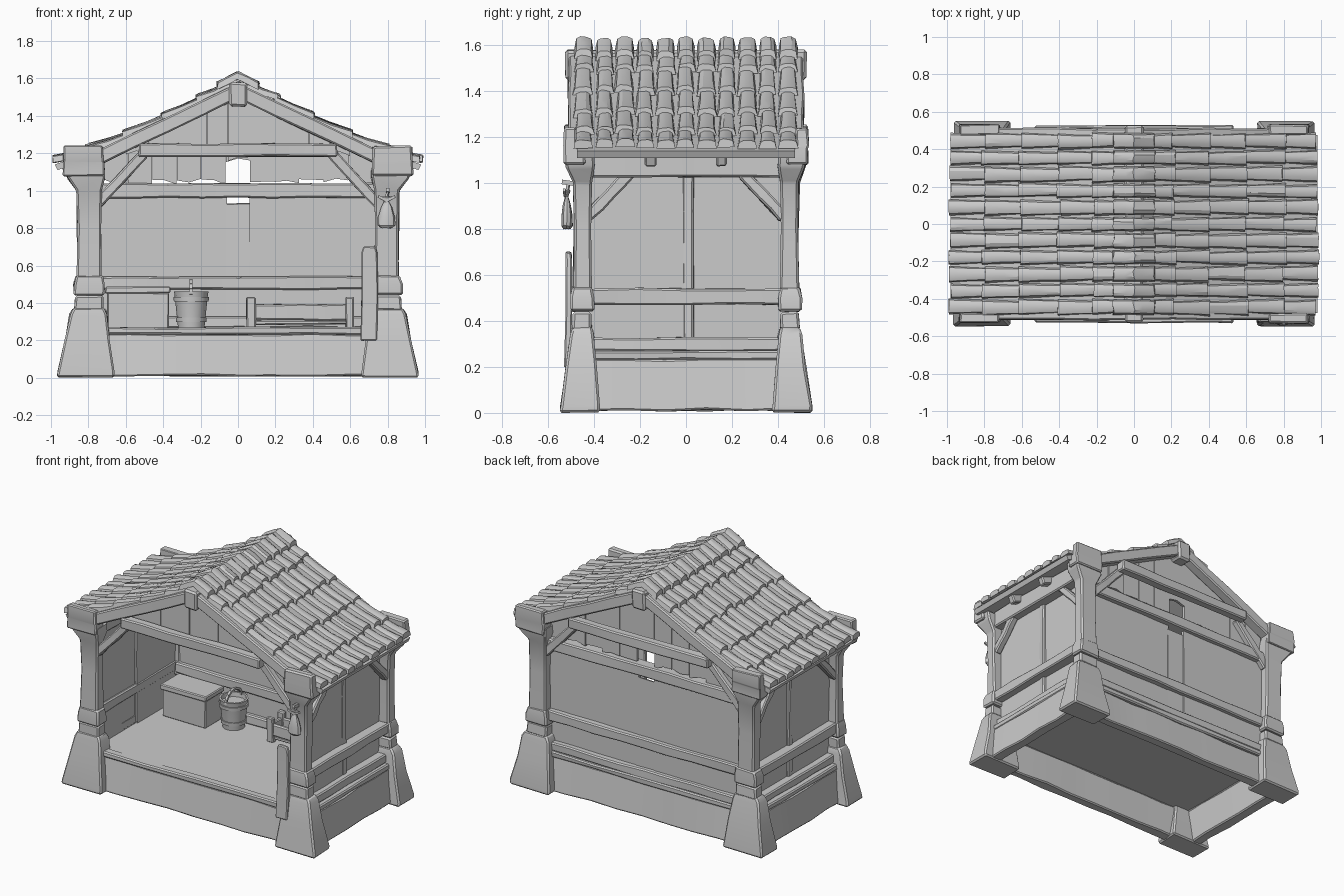
import bpy, bmesh, math, random
from mathutils import Vector

if "Cube" in bpy.data.objects:
    bpy.data.objects.remove(bpy.data.objects["Cube"])
random.seed(4)
R = random.uniform


def finish(name, bm, bev=0):
    bmesh.ops.recalc_face_normals(bm, faces=bm.faces)
    if bev:
        sharp = [e for e in bm.edges if len(e.link_faces) == 2 and e.calc_face_angle(0) > .5]
        bmesh.ops.bevel(bm, geom=sharp, offset=bev, segments=1, affect='EDGES', clamp_overlap=True)
    me = bpy.data.meshes.new(name)
    bm.to_mesh(me)
    bm.free()
    ob = bpy.data.objects.new(name, me)
    bpy.context.collection.objects.link(ob)
    return ob


def skin(bm, rings, jit=0):
    """Join closed rings with quads and cap both ends."""
    vs = [[bm.verts.new((p[0] + R(-jit, jit), p[1] + R(-jit, jit), max(0, p[2] + R(-jit, jit))))
           for p in r] for r in rings]
    n = len(vs[0])
    for a, b in zip(vs, vs[1:]):
        for i in range(n):
            bm.faces.new((a[i], a[(i + 1) % n], b[(i + 1) % n], b[i]))
    bm.faces.new(vs[0])
    bm.faces.new(vs[-1])


def loft(name, rings, jit=0, bev=0):
    bm = bmesh.new()
    skin(bm, rings, jit)
    return finish(name, bm, bev)


def beam(name, a, b, w, h, jit=.004, bev=.008, n=4):
    """Worn timber from a to b; w is the horizontal width, h the other one."""
    a, b = Vector(a), Vector(b)
    d = (b - a).normalized()
    side = d.cross(Vector((0, 0, 1)))
    side = side.normalized() if side.length > .01 else Vector((1, 0, 0))
    up = side.cross(d)
    rings = [[a.lerp(b, i / n) + side * w / 2 * u + up * h / 2 * v
              for u, v in ((-1, -1), (1, -1), (1, 1), (-1, 1))] for i in range(n + 1)]
    return loft(name, rings, jit, bev)


def rect(x0, x1, y0, y1, z):
    return [(x0, y0, z), (x1, y0, z), (x1, y1, z), (x0, y1, z)]


def box(name, x0, x1, y0, y1, z0, z1, jit=.003, bev=.006):
    return loft(name, [rect(x0, x1, y0, y1, z0), rect(x0, x1, y0, y1, z1)], jit, bev)


def column(name, sx, sy, levels, jit=.004, bev=.01):
    """Stack of rectangles (z, x0, x1, y0, y1), mirrored into a corner."""
    return loft(name, [rect(sx * l[1], sx * l[2], sy * l[3], sy * l[4], l[0]) for l in levels], jit, bev)


def lathe(name, prof, c, sy=1, n=14, jit=0):
    return loft(name, [[(c[0] + r * math.cos(t * math.tau / n), c[1] + sy * r * math.sin(t * math.tau / n), z)
                        for t in range(n)] for r, z in prof], jit)


ROOF = [(0, 1.575), (.2, 1.475), (.4, 1.372), (.6, 1.28), (.8, 1.2), (.98, 1.14)]


def roof_z(x):
    x = abs(x)
    for (a, za), (b, zb) in zip(ROOF, ROOF[1:]):
        if x <= b:
            return za + (zb - za) * (x - a) / (b - a)
    return ROOF[-1][1]


# Stone plinth walls, hollow below, with a floor and sills
for s in (-1, 1):
    name = 'front' if s < 0 else 'back'
    n = 8
    xs = [-.78 + 1.56 * i / n for i in range(n + 1)]
    loft(name + '_plinth_wall', [[(x, s * .49, .01), (x, s * .46, .235), (x, s * .41, .235), (x, s * .42, .01)]
                                 for x in xs], .005, .008)
    beam(name + '_sill', (-.76, s * .445, .25), (.76, s * .445, .25), .06, .04)
    name = 'left' if s < 0 else 'right'
    ys = [-.44 + .88 * i / 5 for i in range(6)]
    loft(name + '_plinth_wall', [[(s * .9, y, .01), (s * .87, y, .235), (s * .8, y, .235), (s * .82, y, .01)]
                                 for y in ys], .005, .008)
    beam(name + '_sill', (s * .835, -.43, .25), (s * .835, .43, .25), .08, .04)
box('floor', -.82, .82, -.43, .43, .235, .265, 0, 0)

# Corner pillars: flared stone base, collar, timber post, head block
for sx in (-1, 1):
    for sy in (-1, 1):
        column('pillar_base', sx, sy, [(0, .66, .965, .375, .55), (.03, .662, .962, .378, .548),
                                       (.2, .685, .925, .39, .522), (.34, .7, .9, .4, .503),
                                       (.375, .715, .88, .41, .493)])
        column('pillar_neck', sx, sy, [(.36, .72, .875, .41, .495), (.44, .72, .87, .41, .492)], .003)
        column('pillar_collar', sx, sy, [(.44, .712, .88, .4, .502), (.5, .715, .878, .4, .503),
                                         (.55, .725, .865, .41, .495)])
        column('corner_post', sx, sy, [(.53, .73, .86, .41, .492), (.8, .735, .86, .415, .488),
                                       (1.0, .73, .862, .41, .492), (1.07, .712, .915, .4, .52),
                                       (1.13, .715, .92, .4, .52)])
        column('post_head', sx, sy, [(1.08, .718, .935, .44, .53), (1.15, .715, .935, .44, .53),
                                     (1.16, .718, .935, .478, .532), (1.24, .722, .93, .478, .53)])
        # Diagonal braces on gable ends and on the sides
        beam('gable_brace', (sx * .75, sy * .45, .93), (sx * .5, sy * .45, 1.2), .05, .055)
        beam('side_brace', (sx * .825, sy * .43, .85), (sx * .825, sy * .23, 1.06), .05, .05)
        # Gable rafters
        beam('gable_rafter', (sx * .02, sy * .475, 1.525), (sx * .75, sy * .475, 1.175), .075, .075)
        # Rafter tails below the eaves
        beam('rafter_tail', (sx * .68, sy * .155, 1.205), (sx * .93, sy * .155, 1.1), .05, .06)

# Side walls: two plaster panels and rails
for s in (-1, 1):
    box('side_panel_front', s * .775, s * .8, -.43, .0, .26, 1.13, .002, 0)
    box('side_panel_back', s * .765, s * .788, .0, .43, .26, 1.13, .002, 0)
    beam('side_stud', (s * .785, .01, .27), (s * .785, .01, 1.08), .04, .05)
    for z, h, w in ((.297, .06, .07), (.507, .07, .1), (1.085, .12, .1)):
        beam('side_rail', (s * .81, -.43, z), (s * .81, .43, z), w, h)

# Back wall: panels with a worn notch, rails on both faces
box('back_panel_left', -.76, -.06, .415, .435, .26, 1.0, .002, 0)
box('back_panel_middle', -.065, .07, .41, .43, .26, .93, .004, 0)
box('back_panel_right', .06, .76, .405, .428, .26, 1.0, .002, 0)
for z, h in ((.297, .06), (.507, .07), (1.0, .078)):
    beam('back_rail', (-.75, .425, z), (.75, .425, z), .085, h, n=8)


# Gable boards with ragged lower ends
def gable_boards(name, y, reach, bottom):
    n = 11
    bm = bmesh.new()
    for i in range(n):
        x0 = -reach + 2 * reach * i / n
        x1 = x0 + 2 * reach / n - .001
        dy = R(-.005, .005)
        mid = 1.17 if i == n // 2 else bottom
        rings = []
        for x in (x0, (x0 + x1) / 2, x1):
            zb, zt = mid + R(-.02, .015), roof_z(x) - .02
            zb = min(zb, zt - .01)
            rings.append([(x, y + dy, zb), (x, y + dy + .018, zb), (x, y + dy + .018, zt), (x, y + dy, zt)])
        skin(bm, rings)
    finish(name, bm)


gable_boards('front_gable_boards', -.45, .6, 1.2)
gable_boards('back_gable_boards', .42, .72, 1.05)

# Ridge beam, collar beams
beam('ridge_beam', (0, -.525, 1.515), (0, .525, 1.515), .1, .13, bev=.012)
for s in (-1, 1):
    beam('collar_beam', (-.53, s * .495, 1.217), (.53, s * .495, 1.217), .065, .07, n=6)

# Roof deck following the slightly hollow slope
pts = [(-x, z) for x, z in ROOF[:0:-1]] + ROOF
ring = pts + [(x * .985, z - .03) for x, z in reversed(pts)]
loft('roof_deck', [[(x, y, z) for x, z in ring] for y in (-.475, .475)])

# Roof tiles: eleven rows of arched tiles in overlapping courses
SECT = [(-1, -.3), (-.8, .75), (-.35, 1), (.35, 1), (.8, .75), (1, -.3)]
COURSES = [.06, .21, .4, .6, .8, .975]
tiles = bmesh.new()
caps = bmesh.new()
PITCH = .089
for j in range(11):
    yc = (j - 5) * PITCH
    w = .041 if j % 2 == 0 else .037
    for s in (-1, 1):
        for x0, x1 in zip(COURSES, COURSES[1:]):
            dy, dz, xe = R(-.005, .005), R(-.004, .006), x1 + R(-.008, .018)
            rings = []
            for t, lift, k in ((0, .0, .86), (.5, .006, .95), (1, .02, 1.06)):
                x = (x0 - .015) * (1 - t) + xe * t
                rings.append([(s * x, yc + dy + u * w * k, roof_z(x) + lift + dz + v * .028)
                              for u, v in SECT])
            skin(tiles, rings, .002)
    dz = R(-.006, .004)
    rings = [[(x + R(-.006, .006), yc + u * w, roof_z(x) + .026 + dz + v * .034) for u, v in SECT]
             for x in (-.11, -.045, 0, .045, .11)]
    skin(caps, rings, .002)
finish('roof_tiles', tiles)
finish('ridge_tiles', caps)

# Storage crate with a lid
box('crate', -.70, -.37, .175, .36, .262, .455)
box('crate_lid', -.71, -.36, .165, .37, .452, .485)

# Bucket with hoops and handle
c = (-.25, .31)
lathe('bucket', [(.07, .262), (.09, .45), (.093, .462), (.08, .462), (.062, .29)], c)
for z, r in ((.31, .077), (.42, .089)):
    lathe('bucket_hoop', [(r - .004, z - .012), (r + .004, z - .012), (r + .006, z + .012), (r - .004, z + .012)], c)
arc = [Vector((c[0], c[1] + .085 * math.cos(i * math.pi / 8), .445 + .075 * math.sin(i * math.pi / 8)))
       for i in range(9)]
for a, b in zip(arc, arc[1:]):
    beam('bucket_handle', a, b, .016, .014, 0, 0, 1)

# Low trough by the back wall
for x0, x1 in ((.045, .095), (.575, .62)):
    for y0 in (.24, .36):
        box('trough_post', x0, x1, y0, y0 + .035, .262, .43)
    box('trough_end', x0 + .01, x1 - .01, .26, .38, .29, .39)
for y in (.26, .375):
    beam('trough_rail', (.08, y, .35), (.59, y, .35), .025, .085)
box('trough_bottom', .08, .59, .26, .38, .285, .31)

# Plank leaning against the front right post
loft('leaning_plank', [rect(.655, .745, -.528, -.495, .2), rect(.66, .748, -.525, -.495, .45),
                       rect(.662, .745, -.525, -.497, .67), rect(.672, .735, -.523, -.5, .70)], .003, .006)

# Hanging pouch with tie and peg
lathe('pouch', [(.03, .8), (.046, .815), (.045, .86), (.03, .91), (.014, .94), (.03, .965), (.024, .968)],
      (.795, -.518), .55, 10, .002)
beam('pouch_cord', (.795, -.52, .94), (.8, -.51, 1.01), .012, .012, 0, 0, 1)
for dx in (-.045, .045):
    beam('pouch_tie', (.795, -.525, .945), (.795 + dx, -.53, .97), .012, .014, 0, 0, 1)
beam('pouch_peg', (.8, -.54, 1.005), (.8, -.47, .995), .02, .02, 0, 0, 1)

# Smooth shading with sharp edges kept
for ob in bpy.context.collection.objects:
    ob.select_set(True)
    bpy.context.view_layer.objects.active = ob
bpy.ops.object.shade_smooth_by_angle(angle=math.radians(28))
